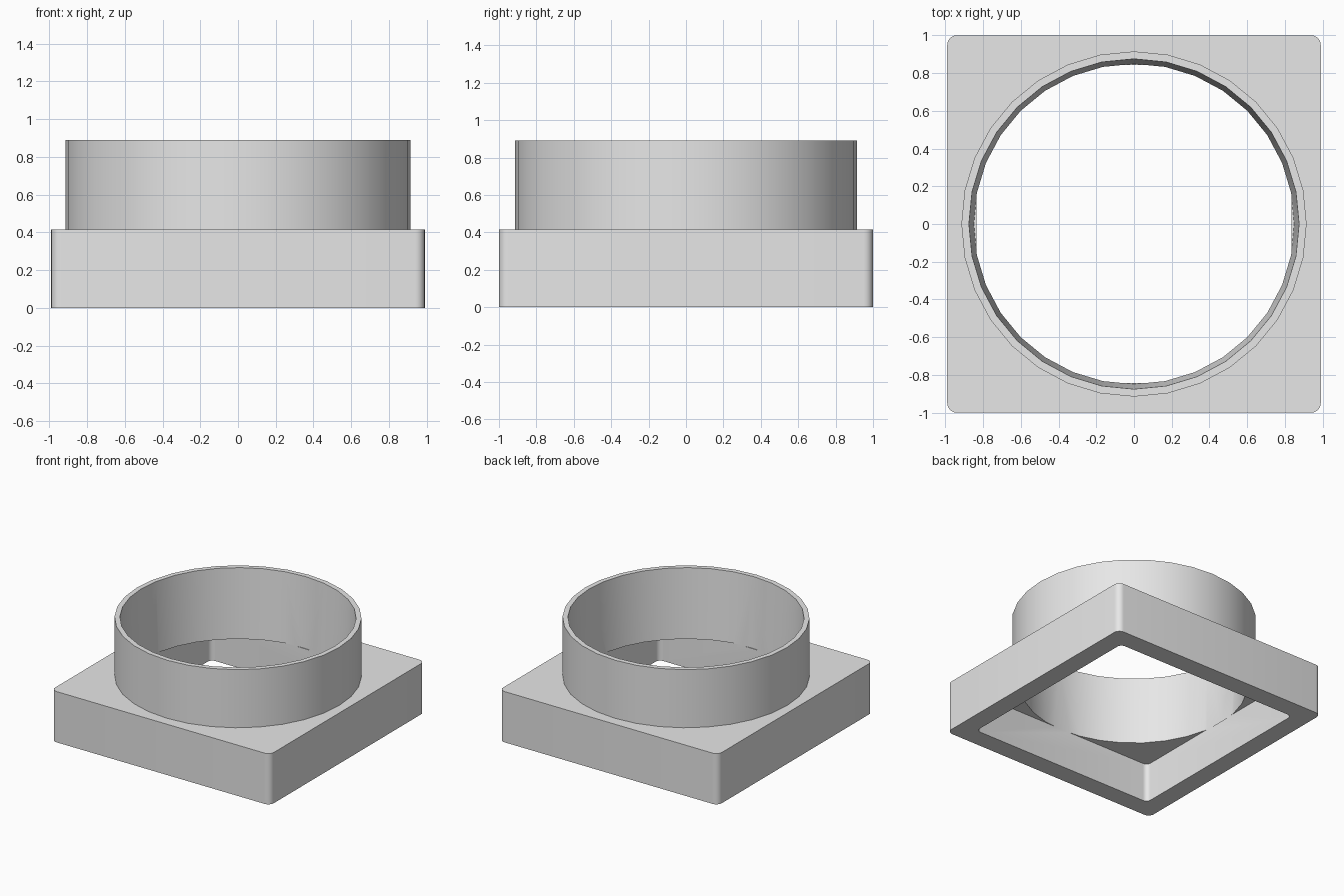
import bpy, bmesh, math

if "Cube" in bpy.data.objects:
    bpy.data.objects.remove(bpy.data.objects["Cube"], do_unlink=True)

GREY = (0.8, 0.8, 0.8, 1)
SIDES = 32

mat = bpy.data.materials.new("plain grey")
mat.use_nodes = True
mat.diffuse_color = GREY
mat.node_tree.nodes["Principled BSDF"].inputs["Base Color"].default_value = GREY


def loft(name, bottom, top, z0, z1):
    """Solid between two matching outlines."""
    bm = bmesh.new()
    low = [bm.verts.new((x, y, z0)) for x, y in bottom]
    high = [bm.verts.new((x, y, z1)) for x, y in top]
    n = len(low)
    bm.faces.new(low[::-1])
    bm.faces.new(high)
    for i in range(n):
        j = (i + 1) % n
        bm.faces.new((low[i], low[j], high[j], high[i]))
    mesh = bpy.data.meshes.new(name)
    bm.to_mesh(mesh)
    bm.free()
    mesh.materials.append(mat)
    obj = bpy.data.objects.new(name, mesh)
    bpy.context.collection.objects.link(obj)
    return obj


def circle(r):
    return [(r * math.cos(math.tau * i / SIDES), r * math.sin(math.tau * i / SIDES))
            for i in range(SIDES)]


def rounded_rect(hx, hy, r, steps=6):
    pts = []
    for q, (sx, sy) in enumerate(((1, 1), (-1, 1), (-1, -1), (1, -1))):
        for k in range(steps + 1):
            a = math.pi / 2 * (q + k / steps)
            pts.append((sx * (hx - r) + r * math.cos(a), sy * (hy - r) + r * math.sin(a)))
    return pts


def combine(target, other, operation):
    mod = target.modifiers.new(operation.lower(), "BOOLEAN")
    mod.operation = operation
    mod.solver = "EXACT"
    mod.object = other
    bpy.context.view_layer.objects.active = target
    bpy.ops.object.modifier_apply(modifier=mod.name)
    bpy.data.objects.remove(other, do_unlink=True)


# Square base with a round collar on top
outer = rounded_rect(0.99, 1.0, 0.05)
adapter = loft("square_to_round_adapter", outer, outer, 0, 0.415)
ring = circle(0.915)
combine(adapter, loft("collar", ring, ring, 0.36, 0.89), "UNION")

# Square cavity below, tapered bore above
inner = rounded_rect(0.835, 0.842, 0.04)
combine(adapter, loft("cavity", inner, inner, -0.1, 0.32), "DIFFERENCE")
combine(adapter, loft("bore", circle(0.849), circle(0.8785), 0.317, 0.96), "DIFFERENCE")

# Smooth curved walls, sharp rims
bpy.ops.object.select_all(action="DESELECT")
adapter.select_set(True)
bpy.context.view_layer.objects.active = adapter
bpy.ops.object.shade_smooth_by_angle(angle=math.radians(30))
